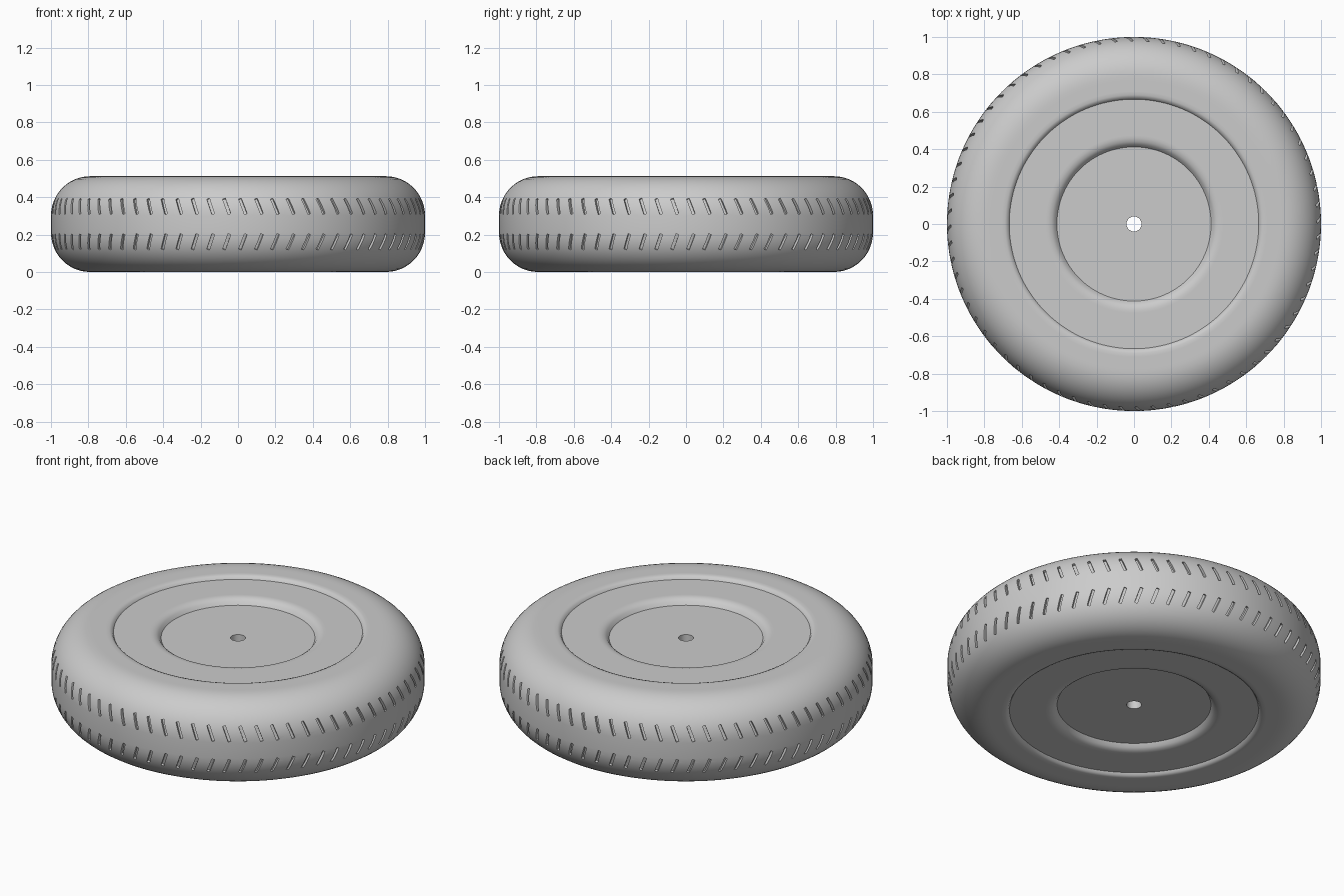
import bpy, bmesh, math
from mathutils import Matrix, Vector

if "Cube" in bpy.data.objects:
    bpy.data.objects.remove(bpy.data.objects["Cube"], do_unlink=True)

HEIGHT = 0.512
MID = HEIGHT / 2
CORNER = 0.21        # shoulder rounding
TREAD_COUNT = 72

rubber = bpy.data.materials.new("grey")
rubber.use_nodes = True
rubber.diffuse_color = (0.6, 0.6, 0.6, 1)
rubber.node_tree.nodes["Principled BSDF"].inputs["Base Color"].default_value = (0.6, 0.6, 0.6, 1)


def make_object(name, bm):
    bmesh.ops.recalc_face_normals(bm, faces=bm.faces)
    mesh = bpy.data.meshes.new(name)
    bm.to_mesh(mesh)
    bm.free()
    mesh.materials.append(rubber)
    obj = bpy.data.objects.new(name, mesh)
    bpy.context.collection.objects.link(obj)
    return obj


# Upper half of the section: axle hole, hub recess, web, rim step, shoulder
half = [(0.04, 0.459), (0.412, 0.459), (0.425, 0.478), (0.44, 0.488), (0.46, 0.493),
        (0.475, 0.493), (0.667, 0.493), (0.675, 0.506), (0.69, HEIGHT), (0.71, HEIGHT), (0.77, HEIGHT)]
for i in range(13):
    a = math.radians(90 - i * 7.5)
    half.append((1 - CORNER + CORNER * math.cos(a), HEIGHT - CORNER + CORNER * math.sin(a)))
section = half + [(r, HEIGHT - z) for r, z in reversed(half)]

# Wheel body, turned around the z axis
bm = bmesh.new()
verts = [bm.verts.new((r, 0, z)) for r, z in section]
edges = [bm.edges.new((a, b)) for a, b in zip(verts, verts[1:] + verts[:1])]
bmesh.ops.spin(bm, geom=verts + edges, cent=(0, 0, 0), axis=(0, 0, 1),
               angle=math.tau, steps=TREAD_COUNT * 2, use_merge=True)
bmesh.ops.remove_doubles(bm, verts=bm.verts, dist=1e-5)
wheel = make_object("wheel", bm)

# Tread grooves: two rows of slanted slots forming chevrons
bm = bmesh.new()
for side in (1, -1):
    for i in range(TREAD_COUNT):
        place = (Matrix.Rotation(math.tau * (i + 0.3) / TREAD_COUNT, 4, "Z")
                 @ Matrix.Translation(Vector((0.993, 0, MID + side * 0.096)))
                 @ Matrix.Rotation(math.radians(-15 * side), 4, "Y")
                 @ Matrix.Rotation(math.radians(20 * side), 4, "X")
                 @ Matrix.Diagonal((0.034, 0.015, 0.09, 1)))
        bmesh.ops.create_cube(bm, size=1, matrix=place)
cutter = make_object("groove_cutter", bm)
cutter.hide_render = True

cut = wheel.modifiers.new("grooves", "BOOLEAN")
cut.operation = "DIFFERENCE"
cut.solver = "EXACT"
cut.object = cutter
bpy.context.view_layer.objects.active = wheel
bpy.ops.object.select_all(action="DESELECT")
wheel.select_set(True)
bpy.ops.object.modifier_apply(modifier=cut.name)
bpy.data.objects.remove(cutter, do_unlink=True)
bpy.ops.object.shade_smooth_by_angle(angle=math.radians(40))
